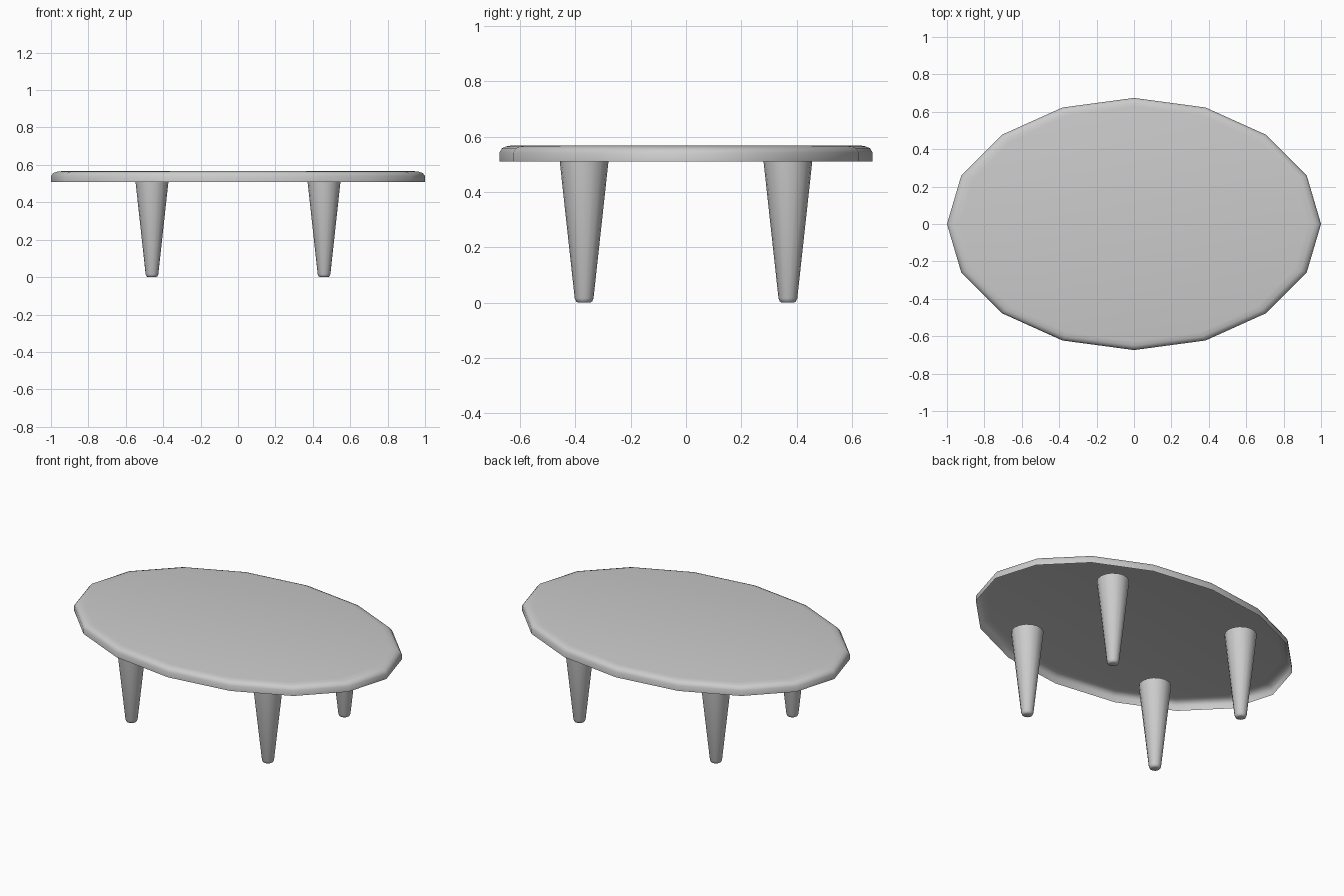
import bpy, bmesh, math

if "Cube" in bpy.data.objects:
    bpy.data.objects.remove(bpy.data.objects["Cube"])


def lathe(name, profile, sides, sx=1.0, sy=1.0, loc=(0, 0, 0), cap_bottom=True):
    """Stack rings of (radius, z) into a capped surface."""
    bm = bmesh.new()
    rings = []
    for r, z in profile:
        rings.append([bm.verts.new((sx * r * math.cos(2 * math.pi * i / sides),
                                    sy * r * math.sin(2 * math.pi * i / sides), z))
                      for i in range(sides)])
    for a, b in zip(rings, rings[1:]):
        for i in range(sides):
            j = (i + 1) % sides
            bm.faces.new((a[i], a[j], b[j], b[i]))
    bm.faces.new(rings[-1])
    if cap_bottom:
        bm.faces.new(rings[0][::-1])
    mesh = bpy.data.meshes.new(name)
    bm.to_mesh(mesh)
    bm.free()
    obj = bpy.data.objects.new(name, mesh)
    obj.location = loc
    bpy.context.collection.objects.link(obj)
    bpy.ops.object.select_all(action='DESELECT')
    obj.select_set(True)
    bpy.context.view_layer.objects.active = obj
    bpy.ops.object.shade_smooth_by_angle(angle=math.radians(60))
    return obj


# Oval tabletop: 16-sided shell with rounded upper edge, open underneath
lathe("tabletop",
      [(1.0, 0.509), (1.0, 0.541), (0.987, 0.557), (0.965, 0.564), (0.93, 0.568)],
      16, sx=1.0, sy=0.674, cap_bottom=False)

# Four tapered legs with softened feet
leg_profile = [(0.022, 0.0), (0.029, 0.004), (0.034, 0.016), (0.088, 0.51), (0.089, 0.53)]
for side, x in (("left", -0.46), ("right", 0.46)):
    for end, y in (("front", -0.368), ("back", 0.368)):
        lathe(f"{end}_{side}_leg", leg_profile, 16, loc=(x, y, 0))
